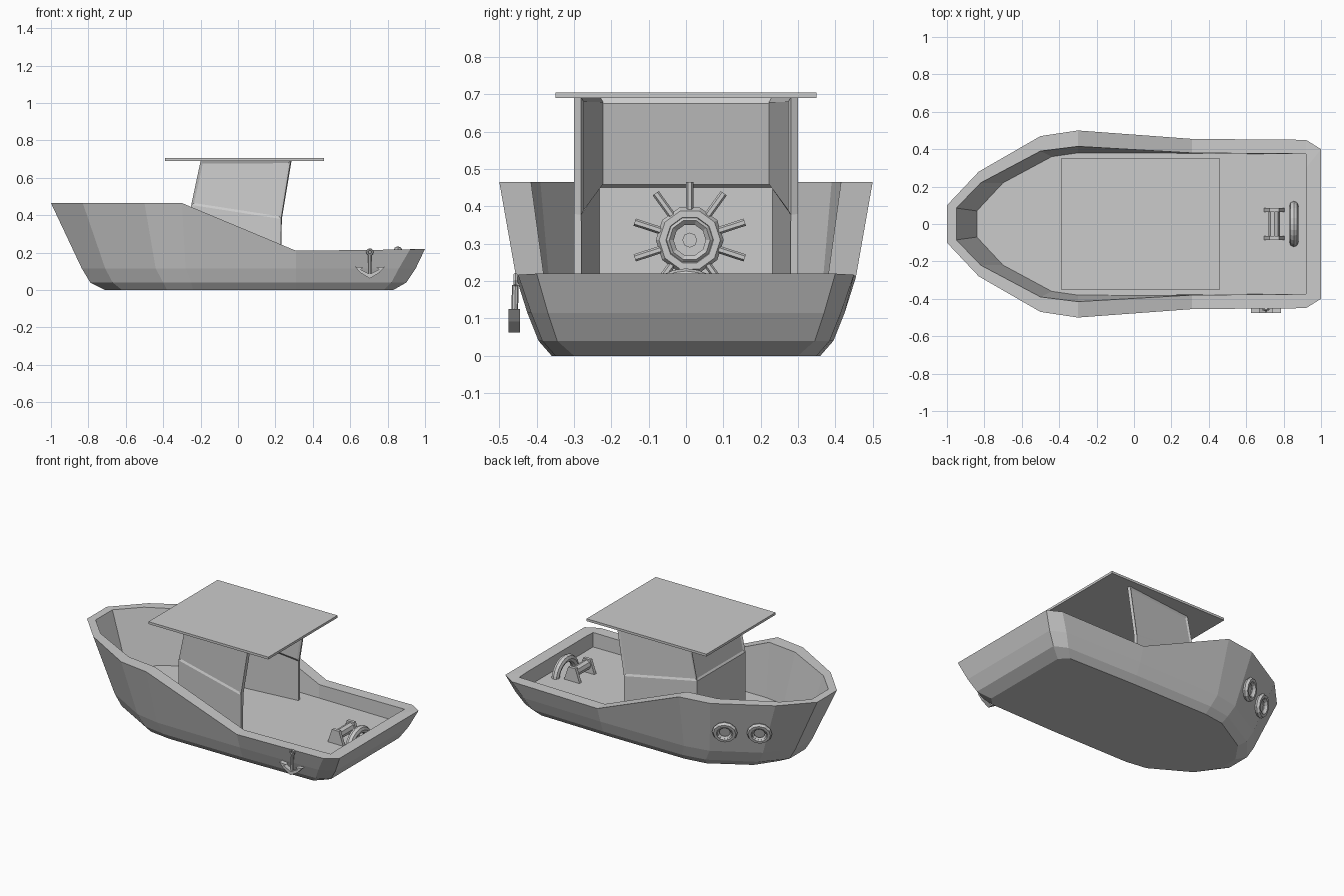
import bpy, bmesh
from math import pi, sin, cos
from mathutils import Vector, Matrix

if "Cube" in bpy.data.objects:
    bpy.data.objects.remove(bpy.data.objects["Cube"])


def mesh(name, verts, faces, fix=True):
    me = bpy.data.meshes.new(name)
    me.from_pydata(verts, [], faces)
    if fix:
        bm = bmesh.new()
        bm.from_mesh(me)
        bmesh.ops.recalc_face_normals(bm, faces=bm.faces)
        bm.to_mesh(me)
        bm.free()
    ob = bpy.data.objects.new(name, me)
    bpy.context.collection.objects.link(ob)
    return ob


def prism(name, profile, y0, y1):
    """Extrude an (x, z) outline along y."""
    n = len(profile)
    v = [(x, y, z) for y in (y0, y1) for x, z in profile]
    f = [list(range(n)), list(range(n, 2 * n))]
    f += [(i, (i + 1) % n, n + (i + 1) % n, n + i) for i in range(n)]
    return mesh(name, v, f)


def rod(name, a, b, r, sides=8):
    a, b = Vector(a), Vector(b)
    bpy.ops.mesh.primitive_cylinder_add(vertices=sides, radius=r, depth=(b - a).length, location=(a + b) / 2)
    ob = bpy.context.object
    ob.rotation_mode = 'QUATERNION'
    ob.rotation_quaternion = (b - a).to_track_quat('Z', 'Y')
    ob.name = name


def ring(name, loc, axis, R, r, n=12, m=6):
    bpy.ops.mesh.primitive_torus_add(major_radius=R, minor_radius=r, major_segments=n, minor_segments=m, location=loc)
    ob = bpy.context.object
    ob.rotation_mode = 'QUATERNION'
    ob.rotation_quaternion = Vector(axis).to_track_quat('Z', 'Y')
    ob.name = name


# Hull: half outlines from bow to stern, bottom up the outside, over the rim, down to the deck
DECK = 0.125
rim_z = [.465, .465, .465, .465, .21, .217, .22]
levels = [
    ([(-.71, .07), (-.62, .20), (-.38, .34), (-.24, .36), (.31, .36), (.78, .35), (.83, .30)], 0),
    ([(-.79, .08), (-.67, .22), (-.40, .37), (-.25, .395), (.31, .395), (.82, .385), (.90, .345)], .04),
    ([(-.835, .085), (-.71, .235), (-.44, .39), (-.28, .42), (.31, .425), (.86, .415), (.95, .37)], .115),
    ([(-1, .10), (-.83, .28), (-.50, .47), (-.30, .50), (.31, .455), (.92, .45), (1, .40)], rim_z),
    ([(-.95, .085), (-.82, .22), (-.50, .39), (-.30, .415), (.31, .38), (.92, .375), (.92, .30)], rim_z),
    ([(-.84, .07), (-.70, .22), (-.44, .36), (-.30, .38), (.31, .378), (.92, .373), (.92, .30)], DECK),
]
verts, faces, N = [], [], 14
for pts, z in levels:
    zs = z if isinstance(z, list) else [z] * 7
    half = [(x, y, h) for (x, y), h in zip(pts, zs)]
    verts += half + [(x, -y, h) for x, y, h in reversed(half)]
for k in range(len(levels) - 1):
    for i in range(N):
        j = (i + 1) % N
        faces.append((k * N + i, k * N + j, (k + 1) * N + j, (k + 1) * N + i))
faces += [list(range(N)), list(range(5 * N, 6 * N))]
mesh("hull", verts, faces)

# Cabin: three walls, open to the stern, with inset windows
plan = [(.23, -.30), (-.25, -.245), (-.25, .245), (.23, .30)]
sill = [.38, .455, .455, .38]
verts = [(x, y, DECK) for x, y in plan]
verts += [(x, y, s) for (x, y), s in zip(plan, sill)]
verts += [(x + .05, y, .69) for x, y in plan]
faces = [(k + i + 1, k + i, k + i + 4, k + i + 5) for k in (0, 4) for i in range(3)]
cabin = mesh("cabin_walls", verts, faces, fix=False)
bm = bmesh.new()
bm.from_mesh(cabin.data)
bm.faces.ensure_lookup_table()
bmesh.ops.inset_individual(bm, faces=bm.faces[3:], thickness=.018, depth=-.006)
bm.to_mesh(cabin.data)
bm.free()
sol = cabin.modifiers.new("thickness", 'SOLIDIFY')
sol.thickness = .02
sol.offset = -1

# Roof
prism("cabin_roof", [(-.39, .69), (.46, .69), (.46, .705), (-.39, .705)], -.35, .35)

# Steering wheel on the inside of the front wall
c = Vector((-.17, .01, .31))
ring("wheel_rim", c, (1, 0, 0), .073, .018, 10, 6)
ring("wheel_inner_ring", c + Vector((.008, 0, 0)), (1, 0, 0), .055, .012, 10, 4)
for i in range(10):
    d = Vector((0, sin(i * pi / 5), cos(i * pi / 5)))
    rod("wheel_spoke", c + d * .08, c + d * .155, .01, 6)
rod("wheel_axle", (-.235, .01, .31), (-.17, .01, .31), .02)

# Stern winch
for s in (-1, 1):
    y = s * .075
    prism("winch_side", [(.695, DECK), (.805, DECK), (.775, .212), (.725, .212)], y - .01, y + .01)
rod("winch_drum", (.75, -.07, .175), (.75, .07, .175), .03)

# Stern arch: half ring standing on the deck
verts, faces, S, M = [], [], 12, 8
for i in range(S + 1):
    a = pi * i / S
    for j in range(M):
        b = 2 * pi * j / M
        R = .1 + .024 * cos(b)
        verts.append((.855 + .024 * sin(b), R * cos(a), DECK - .015 + R * sin(a)))
for i in range(S):
    for j in range(M):
        k = (j + 1) % M
        faces.append((i * M + j, i * M + k, (i + 1) * M + k, (i + 1) * M + j))
faces += [list(range(M)), list(range(S * M, (S + 1) * M))]
mesh("stern_arch", verts, faces)

# Anchor hung on the front-facing side
ring("anchor_ring", (.705, -.457, .203), (0, 1, 0), .014, .006, 10, 6)
rod("anchor_shank", (.705, -.46, .08), (.705, -.457, .19), .009)
arm = [(0, .062), (.05, .092), (.08, .125), (.035, .12), (.05, .11), (0, .085)]
outline = arm + [(-x, z) for x, z in reversed(arm[1:5])]
prism("anchor_flukes", [(.705 + x, z) for x, z in outline], -.475, -.445)

# Two portholes on the back-facing side of the bow
for x, y in ((-.725, .292), (-.55, .393)):
    n = Vector((-.49, .84, -.27))
    p = Vector((x, y, .265))
    ring("porthole", p, n, .057, .017, 12, 6)
    ring("porthole_inner_rim", p, n, .042, .01, 12, 4)
